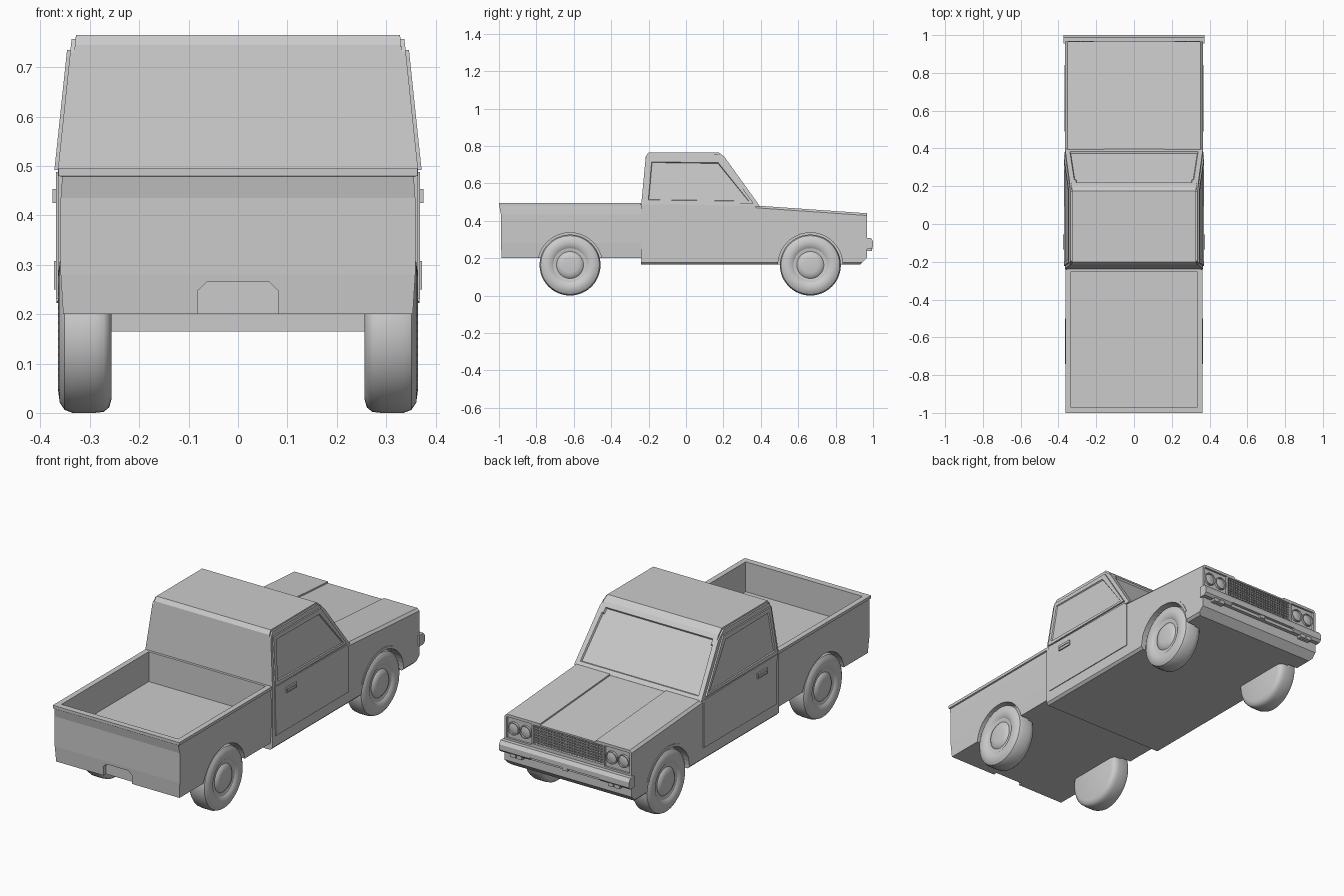
import bpy, bmesh, math
from mathutils import Vector

if "Cube" in bpy.data.objects:
    bpy.data.objects.remove(bpy.data.objects["Cube"])

grey = bpy.data.materials.new("plain grey")
grey.use_nodes = True
grey.diffuse_color = (0.6, 0.6, 0.6, 1)
grey.node_tree.nodes["Principled BSDF"].inputs["Base Color"].default_value = (0.6, 0.6, 0.6, 1)


def finish(name, bm, smooth=False):
    bmesh.ops.recalc_face_normals(bm, faces=bm.faces)
    me = bpy.data.meshes.new(name)
    bm.to_mesh(me)
    bm.free()
    me.materials.append(grey)
    ob = bpy.data.objects.new(name, me)
    bpy.context.collection.objects.link(ob)
    if smooth:
        bpy.ops.object.select_all(action='DESELECT')
        ob.select_set(True)
        bpy.context.view_layer.objects.active = ob
        bpy.ops.object.shade_smooth_by_angle(angle=math.radians(35))
    return ob


def loft(rings):
    """Closed skin through rings of equal length, capped at both ends."""
    bm = bmesh.new()
    loops = [[bm.verts.new(p) for p in ring] for ring in rings]
    n = len(loops[0])
    for a, b in zip(loops, loops[1:]):
        for i in range(n):
            j = (i + 1) % n
            bm.faces.new((a[i], a[j], b[j], b[i]))
    bm.faces.new(loops[0])
    bm.faces.new(loops[-1])
    bmesh.ops.recalc_face_normals(bm, faces=bm.faces)
    return bm


def side_prism(pts, xa, xb):
    """Side outline (y, z) carried between two x values or functions of z."""
    fa, fb = [f if callable(f) else (lambda z, f=f: f) for f in (xa, xb)]
    return loft([[(f(z), y, z) for y, z in pts] for f in (fa, fb)])


def box(x0, x1, y0, y1, z0, z1):
    return side_prism([(y0, z0), (y1, z0), (y1, z1), (y0, z1)], x0, x1)


def disc(x0, x1, y, z, r, n=40):
    pts = [(y + r * math.cos(i * math.tau / n), z + r * math.sin(i * math.tau / n)) for i in range(n)]
    return side_prism(pts, x0, x1)


def cut(ob, bms):
    for bm in bms:
        cutter = finish("cutter", bm)
        cutter.hide_render = True
        mod = ob.modifiers.new("cut", 'BOOLEAN')
        mod.object = cutter
        mod.solver = 'EXACT'
        dg = bpy.context.evaluated_depsgraph_get()
        me = bpy.data.meshes.new_from_object(ob.evaluated_get(dg))
        ob.modifiers.clear()
        ob.data = me
        bpy.data.objects.remove(cutter)


def cab_x(z):
    return 0.365 - max(0, z - 0.49) * 0.105


REAR, FRONT, HUB_Z = -0.62, 0.665, 0.163


def wells(y):
    return [disc(s * 0.3, s * 0.45, y, HUB_Z, 0.173, 48) for s in (1, -1)]


# Lower cab, sills and nose
bm = side_prism([(-.24, .165), (-.24, .49), (.39, .48), (.967, .44), (.967, .2), (.93, .165)], -.365, .365)
long_edges = [e for e in bm.edges if abs(e.verts[0].co.x - e.verts[1].co.x) < .01
              and abs(e.verts[0].co.y - e.verts[1].co.y) > .3]
bmesh.ops.bevel(bm, geom=long_edges, offset=.012, segments=1, affect='EDGES')
body = finish("lower_body", bm)
hood_dip = side_prism([(.392, .472), (1.1, .423), (1.1, .6), (.392, .6)], -.16, .16)
grille_bay = box(-.2, .2, .95, 1.1, .325, .424)
lamp_bays = [box(min(s * .21, s * .352), max(s * .21, s * .352), .957, 1.1, .318, .426) for s in (1, -1)]
cut(body, wells(FRONT) + [hood_dip, grille_bay] + lamp_bays)

# Upper cab with rounded roof edges and a recessed windscreen
bm = side_prism([(-.24, .47), (-.238, .5), (-.215, .745), (-.2, .765), (.175, .765), (.205, .742), (.397, .475)],
                lambda z: -cab_x(z), cab_x)
roof = [e for e in bm.edges if all(v.co.z > .74 for v in e.verts)
        and abs(e.verts[0].co.x - e.verts[1].co.x) < .02]
bmesh.ops.bevel(bm, geom=roof, offset=.008, segments=2, affect='EDGES')
bm.normal_update()
screen = max((f for f in bm.faces if f.normal.y > .5), key=lambda f: f.calc_area())
bmesh.ops.inset_individual(bm, faces=[screen], thickness=.035)
bmesh.ops.inset_individual(bm, faces=[screen], thickness=.006, depth=-.008)
finish("upper_cab", bm)

# Doors: window frame with recessed glass, lower panel and handle
for s, side in ((1, "left"), (-1, "right")):
    def skin(d):
        return lambda z: s * (cab_x(z) + d)
    bm = side_prism([(-.222, .492), (-.203, .735), (.185, .735), (.362, .492)], skin(-.01), skin(.007))
    bm.normal_update()
    glass = max((f for f in bm.faces if f.normal.x * s > .5), key=lambda f: f.calc_area())
    bmesh.ops.inset_individual(bm, faces=[glass], thickness=.028)
    bmesh.ops.inset_individual(bm, faces=[glass], thickness=.004, depth=-.006)
    finish(side + "_window_frame", bm)
    finish(side + "_door", side_prism([(-.215, .232), (-.222, .488), (.365, .48), (.38, .465), (.38, .232)],
                                      s * .355, s * .369))
    plate = finish(side + "_door_handle", box(s * .36, s * .376, -.135, -.055, .425, .453))
    cut(plate, [box(s * .372, s * .39, -.128, -.062, .43, .441)])

# Load bed: outer skin, lip and inner tray in one loft
levels = [(.2, -.985, -.24, .354), (.28, -.99, -.24, .359), (.435, -.99, -.24, .359), (.478, -.998, -.24, .356),
          (.48, -1, -.24, .363), (.495, -1, -.24, .363), (.495, -.968, -.253, .335), (.34, -.968, -.253, .335)]
bed = finish("load_bed", loft([[(-x, a, z), (x, a, z), (x, b, z), (-x, b, z)] for z, a, b, x in levels]))
notch = [(-.082, .15), (-.082, .247), (-.063, .265), (.063, .265), (.082, .247), (.082, .15)]
cut(bed, wells(REAR) + [loft([[(x, y, z) for x, z in notch] for y in (-1.1, -.965)])])

# Front wheel arch lips
for s, side in ((1, "left"), (-1, "right")):
    arc = [math.radians(a) for a in range(20, 161, 7)]
    pts = [(FRONT + r * math.cos(a), HUB_Z + r * math.sin(a))
           for r, seq in ((.173, arc), (.187, arc[::-1])) for a in seq]
    finish(side + "_arch_lip", side_prism(pts, s * .355, s * .368))

# Wheels turned from one profile of (offset, radius)
profile = [(.256, 0), (.256, .135), (.261, .152), (.272, .161), (.29, .163), (.335, .163), (.351, .157), (.361, .142),
           (.364, .12), (.36, .1), (.353, .09), (.353, .086), (.349, .072), (.352, .068), (.359, .06), (.362, .04), (.363, 0)]
for s, side in ((1, "left"), (-1, "right")):
    for y, end in ((FRONT, "front"), (REAR, "rear")):
        bm = bmesh.new()
        verts = [bm.verts.new((s * x, y, HUB_Z + r)) for x, r in profile]
        edges = [bm.edges.new(p) for p in zip(verts, verts[1:])]
        bmesh.ops.spin(bm, geom=verts + edges, cent=(0, y, HUB_Z), axis=(1, 0, 0), angle=math.tau, steps=48)
        bmesh.ops.remove_doubles(bm, verts=bm.verts, dist=.0005)
        finish(f"{end}_{side}_wheel", bm, True)

# Grille bars
for i in range(7):
    z = .333 + i * .0138
    finish("grille_bar", box(-.2, .2, .945, .96, z - .002, z + .002))
for i in range(27):
    x = -.195 + i * .015
    finish("grille_rib", box(x - .002, x + .002, .945, .958, .325, .424))

# Twin headlamps
for s in (1, -1):
    for x in (.247, .316):
        bm = bmesh.new()
        n = 28
        rings = [[(s * x + r * math.cos(i * math.tau / n), y, .372 + r * math.sin(i * math.tau / n))
                  for i in range(n)] for y, r in ((.95, .033), (.968, .033), (.968, .028), (.961, .027), (.965, .01))]
        bm.free()
        finish("headlamp", loft(rings), True)

# Front bumper with small lamps and a middle boss
bumper = finish("front_bumper", side_prism([(.955, .25), (.988, .25), (1, .262), (1, .29), (.988, .308), (.955, .308)],
                                           -.373, .373))
cut(bumper, [box(-.2, .2, .985, 1.1, .2, .266)])
for s in (1, -1):
    for x in (.262, .298):
        finish("bumper_lamp", box(s * x - .015, s * x + .015, .95, .994, .238, .258))
finish("bumper_boss", box(-.015, .015, .96, .996, .25, .275))
